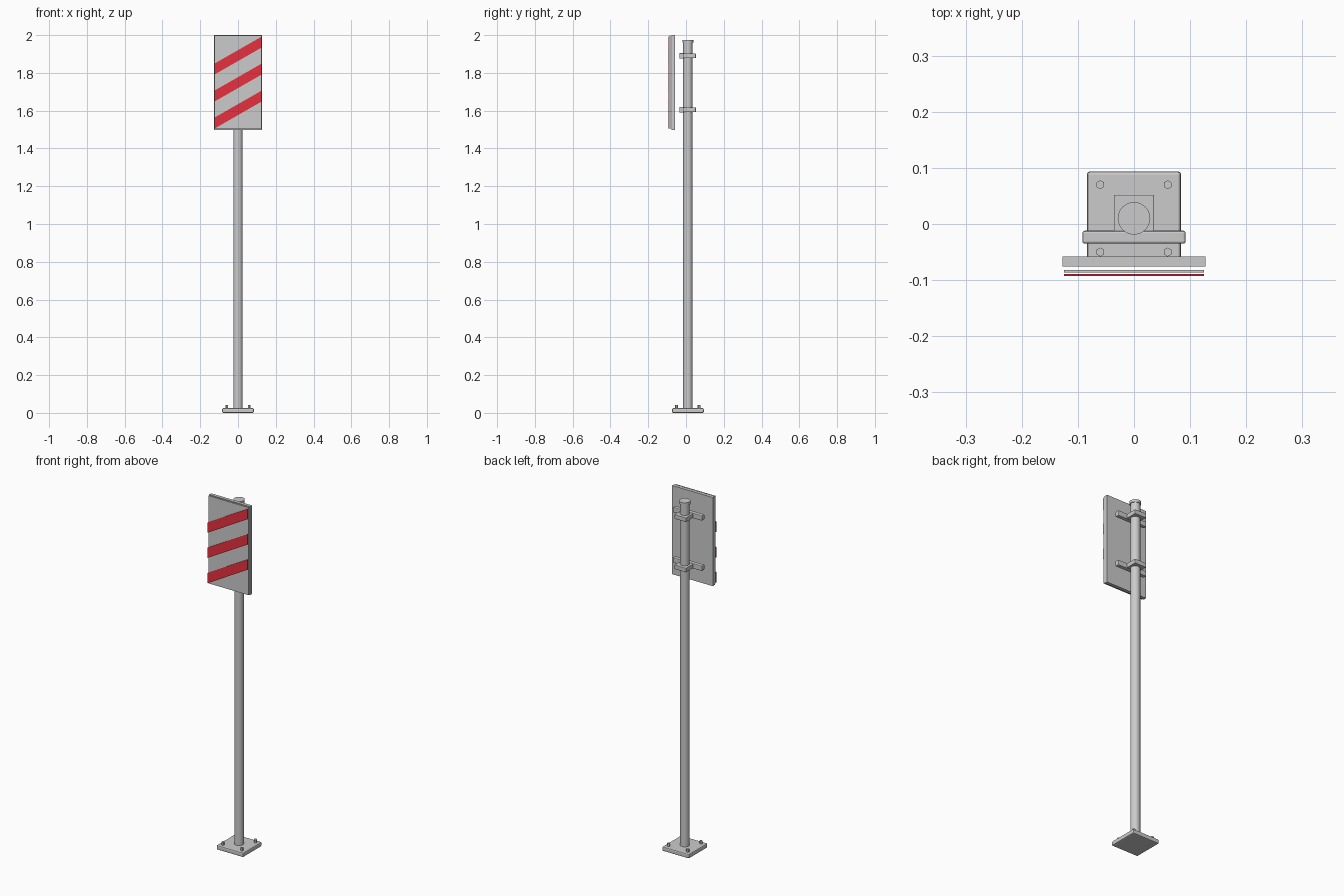
import bpy, bmesh
from math import radians

if "Cube" in bpy.data.objects:
    bpy.data.objects.remove(bpy.data.objects["Cube"])

CY = 0.01  # pole axis in y


def material(name, color):
    m = bpy.data.materials.new(name)
    m.diffuse_color = color
    m.use_nodes = True
    m.node_tree.nodes["Principled BSDF"].inputs["Base Color"].default_value = m.diffuse_color
    return m


def finish(name, bm, mat=None, bevel=0.0, segments=2):
    bmesh.ops.recalc_face_normals(bm, faces=bm.faces[:])
    me = bpy.data.meshes.new(name)
    bm.to_mesh(me)
    bm.free()
    ob = bpy.data.objects.new(name, me)
    bpy.context.collection.objects.link(ob)
    if mat:
        me.materials.append(mat)
    if bevel:
        b = ob.modifiers.new("bevel", 'BEVEL')
        b.width, b.segments = bevel, segments
    return ob


def prism(name, pts, y0, y1, mat=None, bevel=0.0, segments=2):
    # extrude an x-z outline from y0 to y1
    bm = bmesh.new()
    f = bm.faces.new([bm.verts.new((x, y0, z)) for x, z in pts])
    r = bmesh.ops.extrude_face_region(bm, geom=[f])
    for v in r["geom"]:
        if isinstance(v, bmesh.types.BMVert):
            v.co.y = y1
    return finish(name, bm, mat, bevel, segments)


def box(name, half_x, y0, y1, z0, z1, **kw):
    outline = [(-half_x, z0), (half_x, z0), (half_x, z1), (-half_x, z1)]
    return prism(name, outline, y0, y1, **kw)


def cylinder(name, r, x, y, z0, z1, sides, smooth=False):
    bpy.ops.mesh.primitive_cylinder_add(vertices=sides, radius=r, depth=z1 - z0,
                                        location=(x, y, (z0 + z1) / 2))
    ob = bpy.context.object
    ob.name = name
    if smooth:
        bpy.ops.object.shade_smooth_by_angle(angle=radians(35))
    return ob


white = material("reflective_white", (0.8, 0.8, 0.8, 1))
red = material("reflective_red", (0.8, 0.03, 0.05, 1))

# Base plate and hex anchor bolts
box("base_plate", 0.084, CY - 0.084, CY + 0.084, 0.0, 0.025, bevel=0.006)
for i, x in enumerate((-0.06, 0.06)):
    for j, y in enumerate((-0.06, 0.06)):
        cylinder(f"anchor_bolt_{i}{j}", 0.008, x, CY + y, 0.02, 0.042, 6)

# Pole with cap
cylinder("pole", 0.025, 0, CY, 0.02, 1.965, 24, True)
cylinder("pole_cap", 0.029, 0, CY, 1.96, 1.975, 24, True)

# Clamps and cross bars
for name, z in (("lower", 1.605), ("upper", 1.89)):
    box(f"{name}_clamp", 0.036, -0.033, 0.052, z - 0.012, z + 0.012, bevel=0.002)
    box(f"{name}_cross_bar", 0.092, -0.035, -0.012, z - 0.015, z + 0.015, bevel=0.004)

# Backing panel and white face sheet
box("backing_panel", 0.127, -0.076, -0.058, 1.498, 2.0)
box("face_sheet", 0.125, -0.0865, -0.082, 1.502, 1.998, mat=white)

# Diagonal red stripes
for i in range(3):
    z = 1.505 + i * 0.143
    prism(f"stripe_{i + 1}",
          [(-0.125, z), (0.125, z + 0.143), (0.125, z + 0.201), (-0.125, z + 0.058)],
          -0.0925, -0.0895, mat=red)
